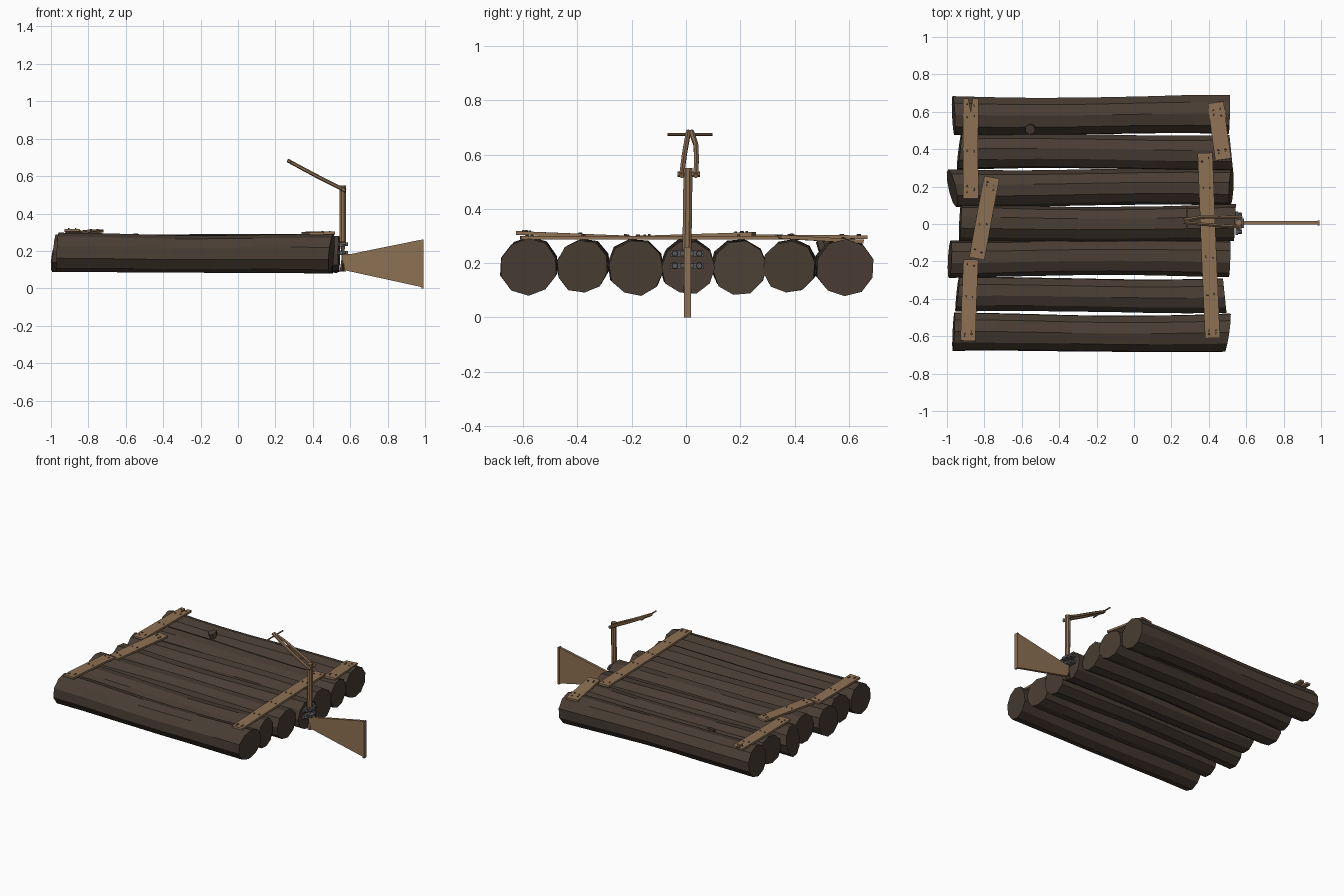
import bpy, bmesh, math, random
from mathutils import Vector, Matrix

if "Cube" in bpy.data.objects:
    bpy.data.objects.remove(bpy.data.objects["Cube"])

random.seed(4)


def material(name, rgb):
    m = bpy.data.materials.new(name)
    m.diffuse_color = (*rgb, 1)
    m.use_nodes = True
    m.node_tree.nodes["Principled BSDF"].inputs["Base Color"].default_value = m.diffuse_color
    return m


BARK = material("bark", (0.066, 0.047, 0.034))
WOOD = material("plank_wood", (0.27, 0.165, 0.088))
IRON = material("iron", (0.10, 0.10, 0.10))
NAIL = material("nail_iron", (0.12, 0.085, 0.06))


def finish(name, bm, mat):
    bmesh.ops.recalc_face_normals(bm, faces=bm.faces)
    me = bpy.data.meshes.new(name)
    bm.to_mesh(me)
    bm.free()
    me.materials.append(mat)
    ob = bpy.data.objects.new(name, me)
    bpy.context.collection.objects.link(ob)
    return ob


def skin(bm, rings):
    vs = [[bm.verts.new(p) for p in r] for r in rings]
    n = len(vs[0])
    for a, b in zip(vs, vs[1:]):
        for i in range(n):
            bm.faces.new((a[i], a[(i + 1) % n], b[(i + 1) % n], b[i]))
    bm.faces.new(vs[0])
    bm.faces.new(vs[-1])


def rod(name, pts, radius, mat, sides=6):
    pts = [Vector(p) for p in pts]
    rings = []
    for i, p in enumerate(pts):
        d = pts[min(i + 1, len(pts) - 1)] - pts[max(i - 1, 0)]
        q = d.to_track_quat('Z', 'Y')
        rings.append([p + q @ Vector((radius * math.cos(t), radius * math.sin(t), 0))
                      for t in (2 * math.pi * (k + .5) / sides for k in range(sides))])
    bm = bmesh.new()
    skin(bm, rings)
    return finish(name, bm, mat)


def box(bm, centre, size):
    bmesh.ops.create_cube(bm, size=1, matrix=Matrix.Translation(centre)
                          @ Matrix.Diagonal((*size, 1)))


# Logs: y centre, x ends, radius, and sideways / vertical slant of each end
LOGS = [(-.580, -.965, .500, .106, .005, .005, .015, .010),
        (-.380, -.945, .485, .098, .010, .005, -.010, .000),
        (-.183, -.985, .510, .102, .005, .010, .003, .005),
        (.003, -.930, .540, .100, .005, .005, .005, .000),
        (.195, -.972, .520, .100, -.022, .020, .005, -.012),
        (.387, -.935, .520, .098, .012, .005, -.010, .000),
        (.582, -.965, .510, .107, -.005, .008, .003, .003)]
SIDES, STEPS = 10, 8
for n, (y, x0, x1, r, ty0, tz0, ty1, tz1) in enumerate(LOGS):
    rings = []
    phase = random.uniform(0, 6)
    bulge = [random.uniform(.97, 1.03) for _ in range(SIDES)]
    for s in range(STEPS):
        u = s / (STEPS - 1)
        rr = r * (1 - .055 * math.sin(math.pi * u))
        cy = y + .006 * math.sin(5 * u + phase)
        cz = .192 - .008 * u + .003 * math.sin(7 * u + phase)
        ring = []
        for k in range(SIDES):
            t = 2 * math.pi * (k + .5) / SIDES + .1 * n
            c, d = math.cos(t), math.sin(t)
            x = x0 + (x1 - x0) * u + (1 - u) * (ty0 * c + tz0 * d) + u * (ty1 * c + tz1 * d)
            q = rr * bulge[k] * random.uniform(.985, 1.015)
            ring.append((x, cy + q * c, cz + q * d))
        rings.append(ring)
    bm = bmesh.new()
    skin(bm, rings)
    finish(f"log_{n + 1}", bm, BARK)

# Knot stub on the rear log
rod("log_knot", [(-.55, .515, .25), (-.555, .505, .285)], .028, BARK, 7)


# Cross planks: bevelled-free boards running from a to b, nailed at each log
def plank(name, a, b, width, thick=.014, split=0):
    a, b = Vector(a), Vector(b)
    d = b - a
    length, d = d.length, d.normalized()
    side = Vector((d.y, -d.x, 0)).normalized()
    up = side.cross(d)
    w = width / 2
    outline = [(0, -w), (0, w), (length * .5, w * 1.04), (length, w),
               (length, -w), (length * .5, -w * .97)]
    if split:
        outline[1:1] = [(0, -w * .25), (split, 0), (0, w * .3)]
    bm = bmesh.new()
    skin(bm, [[a + d * p + side * q + up * h for p, q in outline] for h in (-thick, 0)])
    finish(name, bm, WOOD)
    bm = bmesh.new()
    spots = [.035, length - .035]
    spots += [(lg[0] - a.y) / d.y for lg in LOGS]
    for p in spots:
        if .03 < p < length - .03:
            for s in (-.45, .45):
                j = random.uniform(-.012, .012)
                bmesh.ops.create_cone(
                    bm, cap_ends=True, segments=6, radius1=.006, radius2=.004, depth=.008,
                    matrix=Matrix.Translation(a + d * (p + j) + side * w * s + up * .001))
    finish(name + "_nails", bm, NAIL)


plank("rear_left_plank", (-.873, .67, .302), (-.873, .135, .306), .082, split=.07)
plank("middle_left_plank", (-.76, .25, .314), (-.84, -.185, .300), .083)
plank("front_left_plank", (-.872, -.19, .300), (-.888, -.625, .318), .08)
plank("long_right_plank", (.38, .38, .300), (.42, -.61, .300), .08)
plank("short_right_plank", (.437, .65, .286), (.477, .345, .304), .085)

# Rudder post
rod("rudder_post", [(.56, .005, .09), (.56, .003, .25), (.56, .006, .4), (.56, .007, .55)],
    .018, WOOD, 8)

# Rudder blade and its end batten
profile = [(.555, .10), (.99, .005), (.99, .255), (.97, .258), (.60, .183), (.555, .188)]
bm = bmesh.new()
skin(bm, [[(x, y, z) for x, z in profile] for y in (-.003, .015)])
finish("rudder_blade", bm, WOOD)
bm = bmesh.new()
box(bm, (.987, .006, .13), (.012, .026, .26))
finish("blade_batten", bm, WOOD)

# Iron hinge brackets: collar, flanges and bolts
for n, z in enumerate((.19, .235)):
    bm = bmesh.new()
    box(bm, (.562, .004, z), (.05, .05, .018))
    for s in (-1, 1):
        box(bm, (.55, .004 + s * .04, z), (.014, .045, .022))
        bmesh.ops.create_cone(bm, cap_ends=True, segments=6, radius1=.013, radius2=.011,
                              depth=.03, matrix=Matrix.Translation((.562, .004 + s * .045, z))
                              @ Matrix.Rotation(math.pi / 2, 4, 'Y'))
    finish(f"hinge_bracket_{n + 1}", bm, IRON)

# Tiller: two arms pinned to the post, joined by a crossbar handle
rod("tiller_arm_left", [(.575, -.016, .522), (.42, -.006, .60), (.265, .009, .684)], .010, WOOD)
rod("tiller_arm_right", [(.575, .036, .522), (.45, .039, .585), (.35, .036, .638),
                         (.265, .020, .684)], .010, WOOD)
rod("tiller_pin", [(.562, -.032, .528), (.562, .052, .528)], .010, WOOD)
rod("tiller_handle", [(.282, -.068, .674), (.282, .098, .674)], .005, WOOD)
